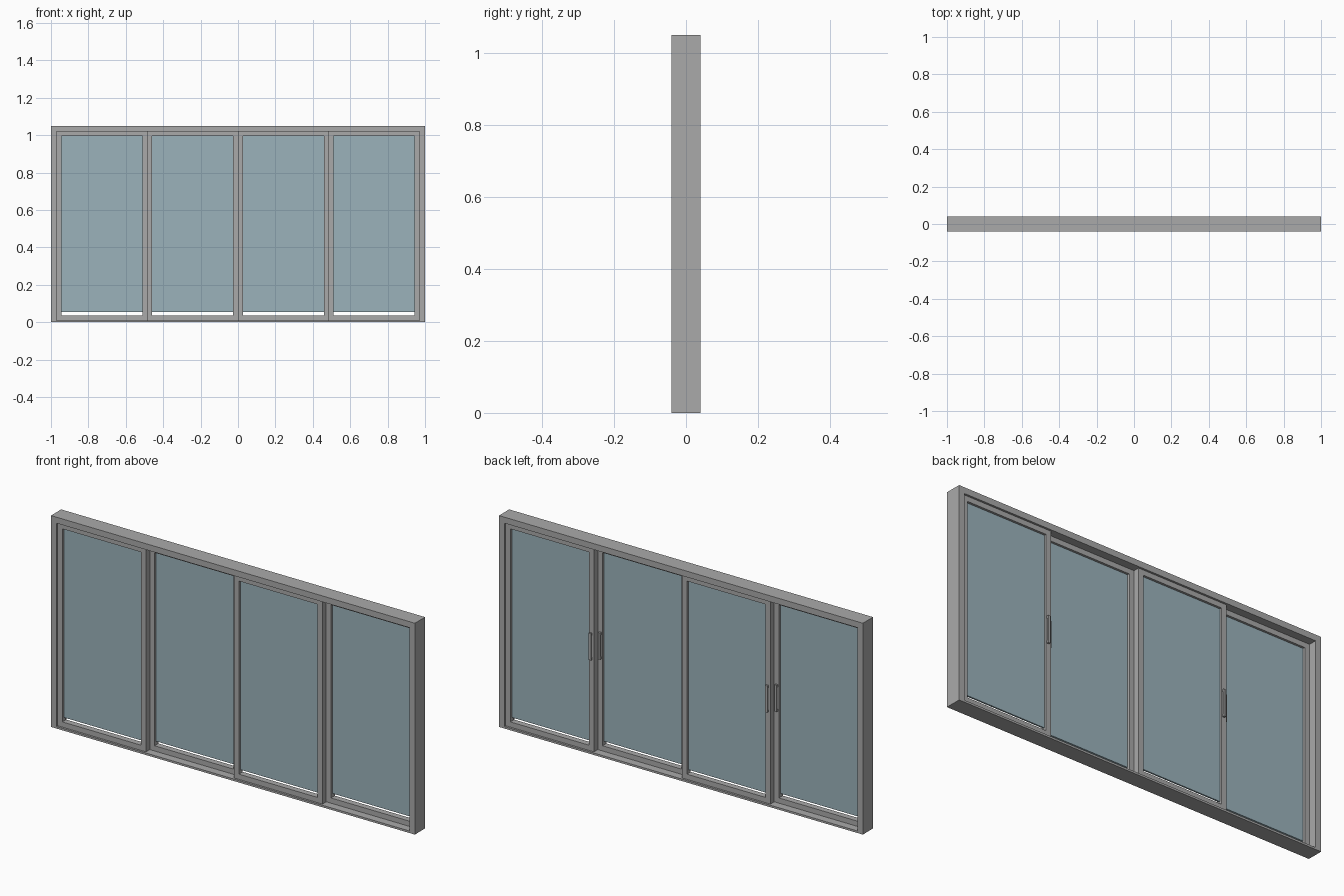
import bpy
import bmesh
from mathutils import Vector

old = bpy.data.objects.get("Cube")
if old:
    bpy.data.objects.remove(old, do_unlink=True)


def material(name, rgb):
    m = bpy.data.materials.new(name)
    m.use_nodes = True
    m.diffuse_color = (*rgb, 1)
    m.node_tree.nodes["Principled BSDF"].inputs["Base Color"].default_value = (*rgb, 1)
    return m


GREY = material("grey_metal", (0.40, 0.40, 0.40))
GLASS = material("blue_glass", (0.33, 0.45, 0.50))


def finish(name, bm, mat):
    bmesh.ops.recalc_face_normals(bm, faces=bm.faces)
    mesh = bpy.data.meshes.new(name)
    bm.to_mesh(mesh)
    bm.free()
    mesh.materials.append(mat)
    obj = bpy.data.objects.new(name, mesh)
    bpy.context.collection.objects.link(obj)
    return obj


def add_box(bm, lo, hi):
    lo, hi = Vector(lo), Vector(hi)
    verts = bmesh.ops.create_cube(bm, size=1)["verts"]
    for v in verts:
        v.co = (lo + hi) / 2 + v.co * (hi - lo)


def ring(name, outer, inner, y0, y1, mat):
    """Rectangular frame; outer and inner are (x0, z0, x1, z1)."""
    bm = bmesh.new()

    def loop(rect, y):
        x0, z0, x1, z1 = rect
        return [bm.verts.new((x, y, z)) for x, z in ((x0, z0), (x1, z0), (x1, z1), (x0, z1))]

    loops = [loop(outer, y0), loop(inner, y0), loop(inner, y1), loop(outer, y1)]
    for a, b in zip(loops, loops[1:] + loops[:1]):
        for i in range(4):
            j = (i + 1) % 4
            bm.faces.new((a[i], a[j], b[j], b[i]))
    return finish(name, bm, mat)


# Outer frame with a thin sill
ring("outer_frame", (-1, 0, 1, 1.05), (-0.97, 0.01, 0.97, 1.02), -0.04, 0.04, GREY)

# Four sliding sashes alternating between front and back tracks
W = 0.485
RAIL = 0.026
for i in range(4):
    x0 = (i - 2) * W
    x1 = x0 + W
    y0 = -0.03 if i % 2 == 0 else 0.0
    y1 = y0 + 0.03
    mid = y0 + 0.015
    inner = (x0 + RAIL, 0.036, x1 - RAIL, 0.995)
    ring(f"sash_{i + 1}", (x0, 0.01, x1, 1.02), inner, y0, y1, GREY)

    # Glass pane stops just above the bottom rail, leaving a slit
    bm = bmesh.new()
    add_box(bm, (inner[0], mid - 0.004, 0.054), (inner[2], mid + 0.004, inner[3]))
    finish(f"glass_{i + 1}", bm, GLASS)

    # Pull handle on the back of the stile at the sliding joint
    hx = x1 - 0.014 if i % 2 == 0 else x0 + 0.016
    bm = bmesh.new()
    add_box(bm, (hx - 0.006, y1 + 0.005, 0.465), (hx + 0.006, y1 + 0.01, 0.598))
    for z in (0.465, 0.586):
        add_box(bm, (hx - 0.006, y1, z), (hx + 0.006, y1 + 0.005, z + 0.012))
    finish(f"handle_{i + 1}", bm, GREY)
